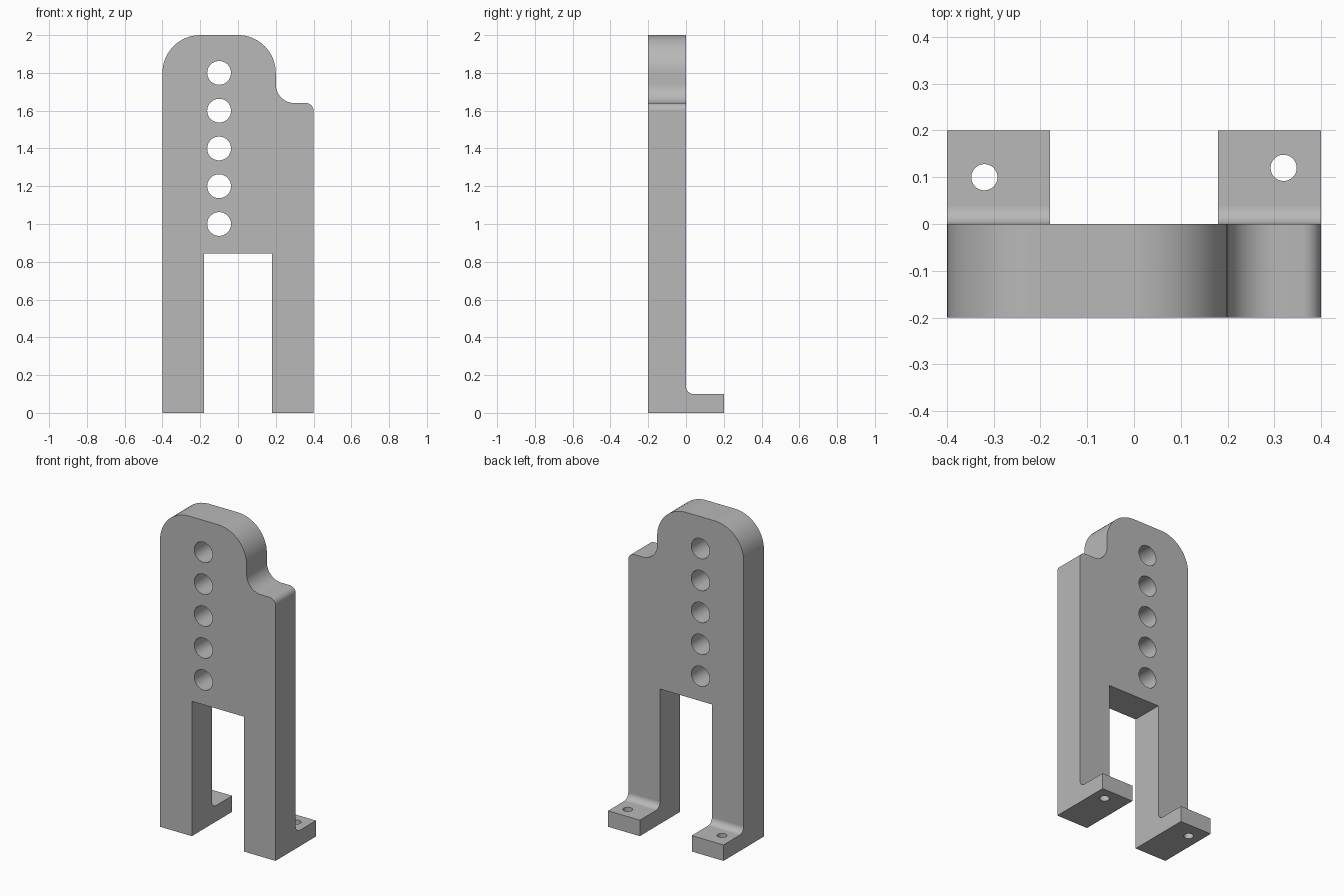
import bpy
import bmesh
from math import cos, sin, radians
from mathutils import Vector

THICK = 0.2        # plate depth, also foot length
LEG_IN, LEG_OUT = 0.18, 0.4
ARCH = 0.845

cube = bpy.data.objects.get("Cube")
if cube:
    bpy.data.objects.remove(cube, do_unlink=True)

grey = bpy.data.materials.new("plain grey")
grey.use_nodes = True
colour = (0.48, 0.48, 0.48, 1)
grey.diffuse_color = colour
grey.node_tree.nodes["Principled BSDF"].inputs["Base Color"].default_value = colour


def arc(cx, cy, r, start, end, steps=16):
    """Points along a circular arc, angles in degrees."""
    angles = [radians(start + (end - start) * i / steps) for i in range(steps + 1)]
    return [(cx + r * cos(a), cy + r * sin(a)) for a in angles]


def prism(name, points, place, depth):
    """Extrude a 2D profile, placed in space by a function, along a vector."""
    bm = bmesh.new()
    face = bm.faces.new([bm.verts.new(place(u, v)) for u, v in points])
    grown = bmesh.ops.extrude_face_region(bm, geom=[face], use_keep_orig=True)
    moved = [g for g in grown["geom"] if isinstance(g, bmesh.types.BMVert)]
    bmesh.ops.translate(bm, verts=moved, vec=Vector(depth))
    bmesh.ops.recalc_face_normals(bm, faces=bm.faces)
    mesh = bpy.data.meshes.new(name)
    bm.to_mesh(mesh)
    bm.free()
    mesh.materials.append(grey)
    obj = bpy.data.objects.new(name, mesh)
    bpy.context.collection.objects.link(obj)
    return obj


def combine(target, tool, operation):
    """Apply a boolean and throw the tool away."""
    mod = target.modifiers.new(operation, 'BOOLEAN')
    mod.operation, mod.solver, mod.object = operation, 'EXACT', tool
    bpy.context.view_layer.objects.active = target
    bpy.ops.object.modifier_apply(modifier=mod.name)
    bpy.data.objects.remove(tool, do_unlink=True)


def circle(cx, cy, r):
    return arc(cx, cy, r, 0, 360, 48)[:-1]


# Upright plate: two legs, rounded top and stepped shoulder
outline = [(-LEG_OUT, 0), (-LEG_IN, 0), (-LEG_IN, ARCH), (LEG_IN, ARCH),
           (LEG_IN, 0), (LEG_OUT, 0)]
outline += arc(0.36, 1.6, 0.04, 0, 90, 8)
outline += arc(0.3, 1.74, 0.1, 270, 180)
outline += arc(0, 1.8, 0.2, 0, 90)
outline += arc(-0.2, 1.8, 0.2, 90, 180)
bracket = prism("upright_bracket", outline, lambda x, z: (x, -THICK, z), (0, THICK, 0))

# Feet with a filleted inner corner, joined to the legs
foot = [(-0.1, 0), (0.2, 0), (0.2, 0.1)] + arc(0.04, 0.14, 0.04, 270, 180, 10) + [(-0.1, 0.14)]
for x in (-LEG_OUT, LEG_IN):
    part = prism("foot", foot, lambda y, z: (x, y, z), (LEG_OUT - LEG_IN, 0, 0))
    combine(bracket, part, 'UNION')

# Row of adjustment holes through the plate
for i in range(5):
    hole = prism("plate_hole", circle(-0.1, 1 + 0.2 * i, 0.063),
                 lambda x, z: (x, -0.3, z), (0, 0.4, 0))
    combine(bracket, hole, 'DIFFERENCE')

# Screw holes down through the feet
for x, y in ((-0.32, 0.1), (0.32, 0.12)):
    hole = prism("screw_hole", circle(x, y, 0.028), lambda u, v: (u, v, -0.1), (0, 0, 0.3))
    combine(bracket, hole, 'DIFFERENCE')

# Smooth curved walls while flat faces stay flat
bpy.ops.object.select_all(action='DESELECT')
bracket.select_set(True)
bpy.context.view_layer.objects.active = bracket
bpy.ops.object.shade_smooth_by_angle(angle=radians(30))
normals = bracket.modifiers.new("flat_face_normals", 'WEIGHTED_NORMAL')
normals.keep_sharp = True
